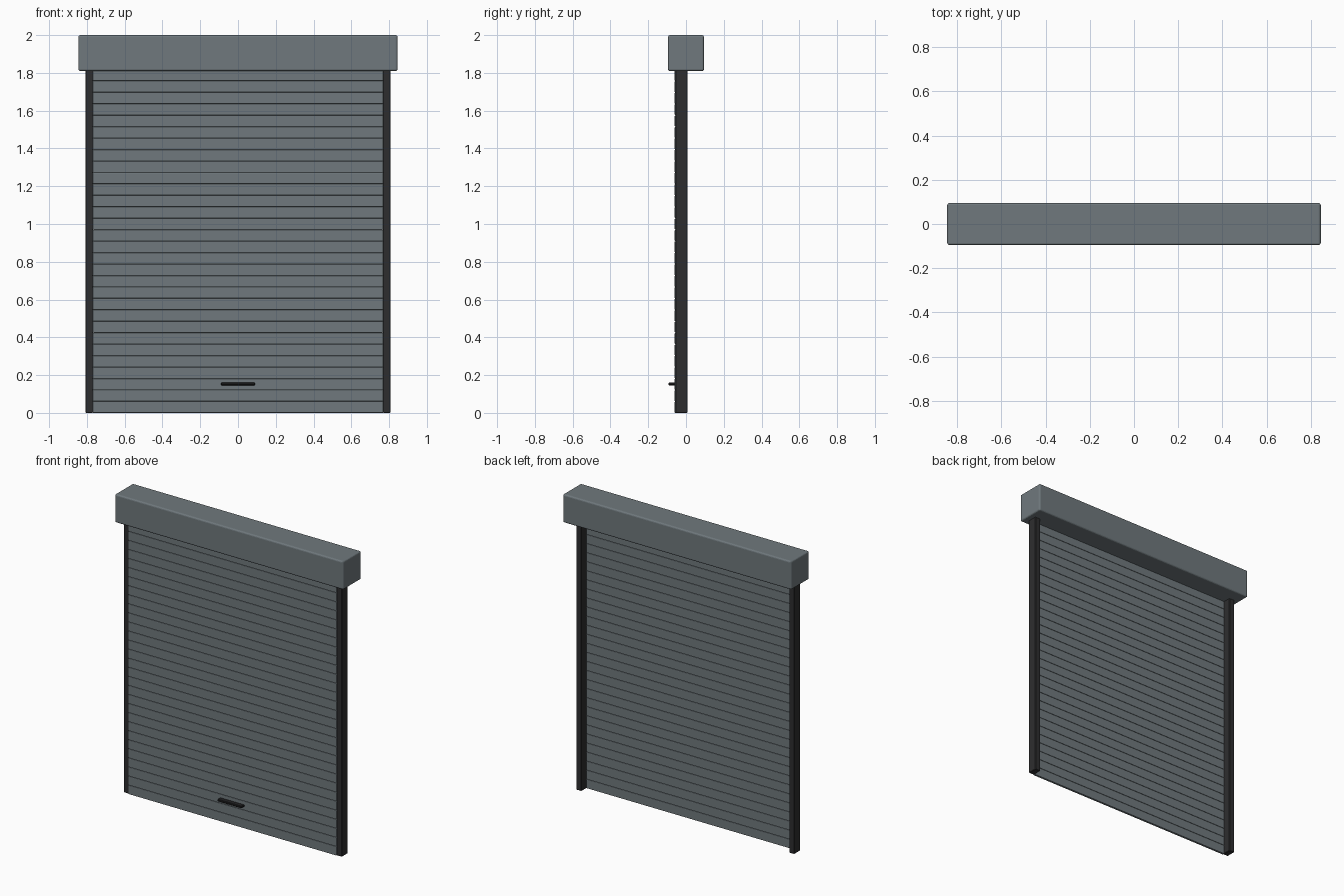
import bpy

cube = bpy.data.objects.get("Cube")
if cube:
    bpy.data.objects.remove(cube, do_unlink=True)


def material(name, color):
    mat = bpy.data.materials.new(name)
    mat.use_nodes = True
    mat.diffuse_color = (*color, 1)
    bsdf = next(n for n in mat.node_tree.nodes if n.type == 'BSDF_PRINCIPLED')
    bsdf.inputs["Base Color"].default_value = (*color, 1)
    return mat


def box(name, low, high, mat, bevel, segments=1):
    """Bevelled box spanning two opposite corners."""
    center = [(a + b) / 2 for a, b in zip(low, high)]
    bpy.ops.mesh.primitive_cube_add(size=1, location=center)
    ob = bpy.context.object
    ob.name = name
    ob.dimensions = [b - a for a, b in zip(low, high)]
    bpy.ops.object.transform_apply(location=False, rotation=False, scale=True)
    ob.data.materials.append(mat)
    mod = ob.modifiers.new("Bevel", 'BEVEL')
    mod.width = bevel
    mod.segments = segments
    return ob


steel = material("grey_steel", (0.16, 0.19, 0.205))
dark = material("dark_rail", (0.027, 0.027, 0.028))
black = material("black_handle", (0.015, 0.015, 0.016))

# Roller housing
box("housing", (-0.845, -0.095, 1.81), (0.845, 0.095, 2), steel, 0.01, 3)

# Side rails
for side, name in ((1, "left_rail"), (-1, "right_rail")):
    x = sorted((side * 0.768, side * 0.807))
    box(name, (x[0], -0.055, 0), (x[1], 0.008, 1.815), dark, 0.003)

# Curtain of horizontal slats
pitch = 0.0606
slat = box("slat", (-0.77, -0.06, 0), (0.77, -0.044, pitch), steel, 0.004, 2)
slat.name = "curtain_slats"
array = slat.modifiers.new("Stack", 'ARRAY')
array.count = 30
array.use_relative_offset = False
array.use_constant_offset = True
array.constant_offset_displace = (0, 0, pitch)

# Pull handle
box("pull_handle", (-0.09, -0.092, 0.146), (0.09, -0.059, 0.16), black, 0.003)
